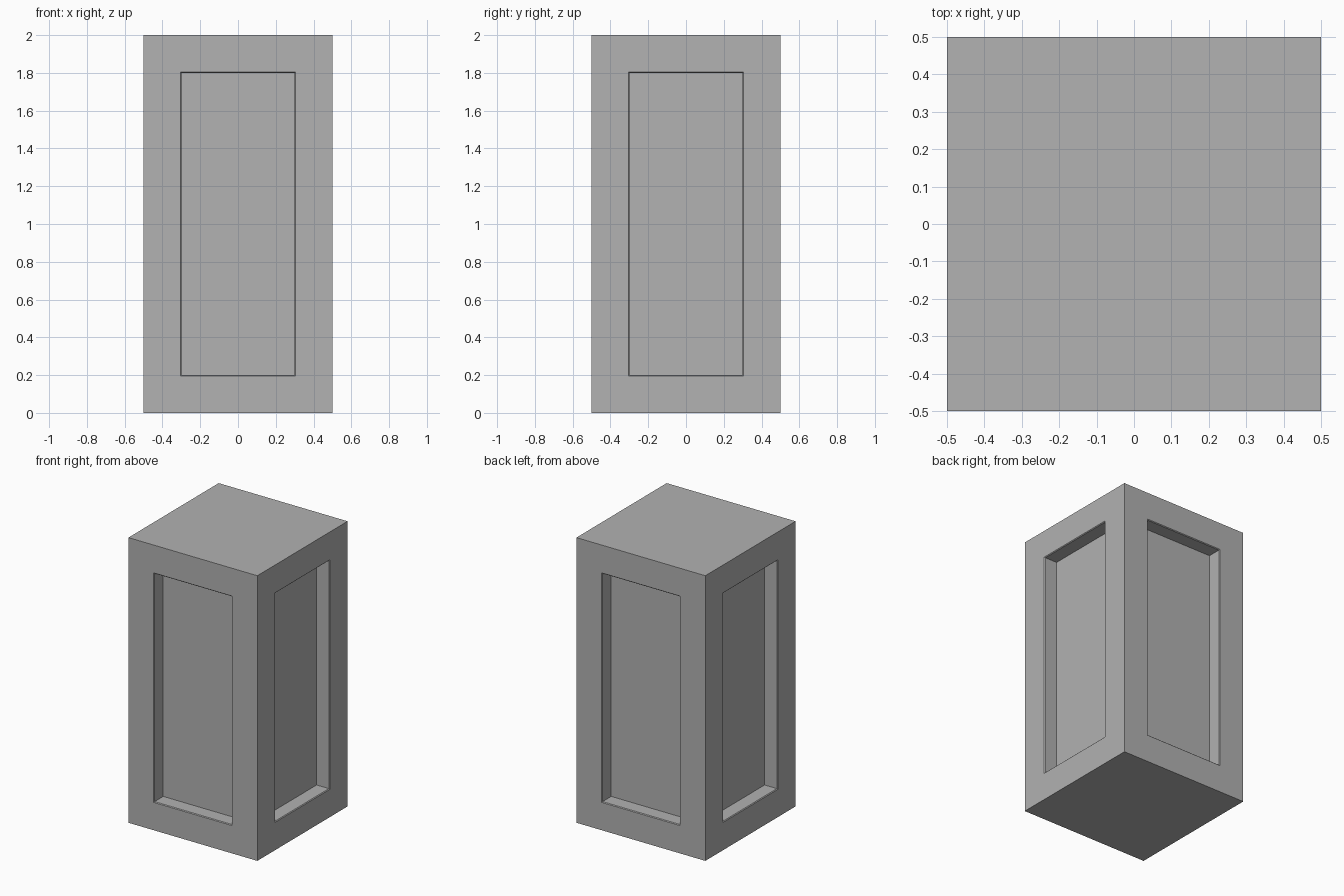
import bpy
import bmesh
from mathutils import Vector

if "Cube" in bpy.data.objects:
    bpy.data.objects.remove(bpy.data.objects["Cube"], do_unlink=True)

WIDTH, HEIGHT = 1.0, 2.0
FRAME, CHAMFER, DEPTH = 0.195, 0.005, 0.095

# Plain grey
grey = bpy.data.materials.new("grey")
grey.use_nodes = True
colour = (0.445, 0.445, 0.445, 1)
grey.diffuse_color = colour
grey.node_tree.nodes["Principled BSDF"].inputs["Base Color"].default_value = colour

# Solid block standing on the ground
bm = bmesh.new()
bmesh.ops.create_cube(bm, size=1)
bmesh.ops.scale(bm, verts=bm.verts, vec=(WIDTH, WIDTH, HEIGHT))
bmesh.ops.translate(bm, verts=bm.verts, vec=(0, 0, HEIGHT / 2))
bm.normal_update()


def sink(face, inset, depth):
    """Inset a face, then push the middle inwards."""
    bmesh.ops.inset_region(bm, faces=[face], thickness=inset, use_even_offset=True)
    normal = Vector(face.normal)
    bmesh.ops.translate(bm, verts=face.verts, vec=-normal * depth)


# Recessed panel on each side: frame, small chamfer, straight reveal
for face in [f for f in bm.faces if abs(f.normal.z) < 0.5]:
    sink(face, FRAME, 0)
    sink(face, CHAMFER, CHAMFER)
    normal = Vector(face.normal)
    panel = bmesh.ops.extrude_discrete_faces(bm, faces=[face])["faces"][0]
    bmesh.ops.translate(bm, verts=panel.verts, vec=-normal * DEPTH)

bmesh.ops.recalc_face_normals(bm, faces=bm.faces)
mesh = bpy.data.meshes.new("panelled_pillar")
bm.to_mesh(mesh)
bm.free()
mesh.materials.append(grey)
pillar = bpy.data.objects.new("panelled_pillar", mesh)
bpy.context.collection.objects.link(pillar)
